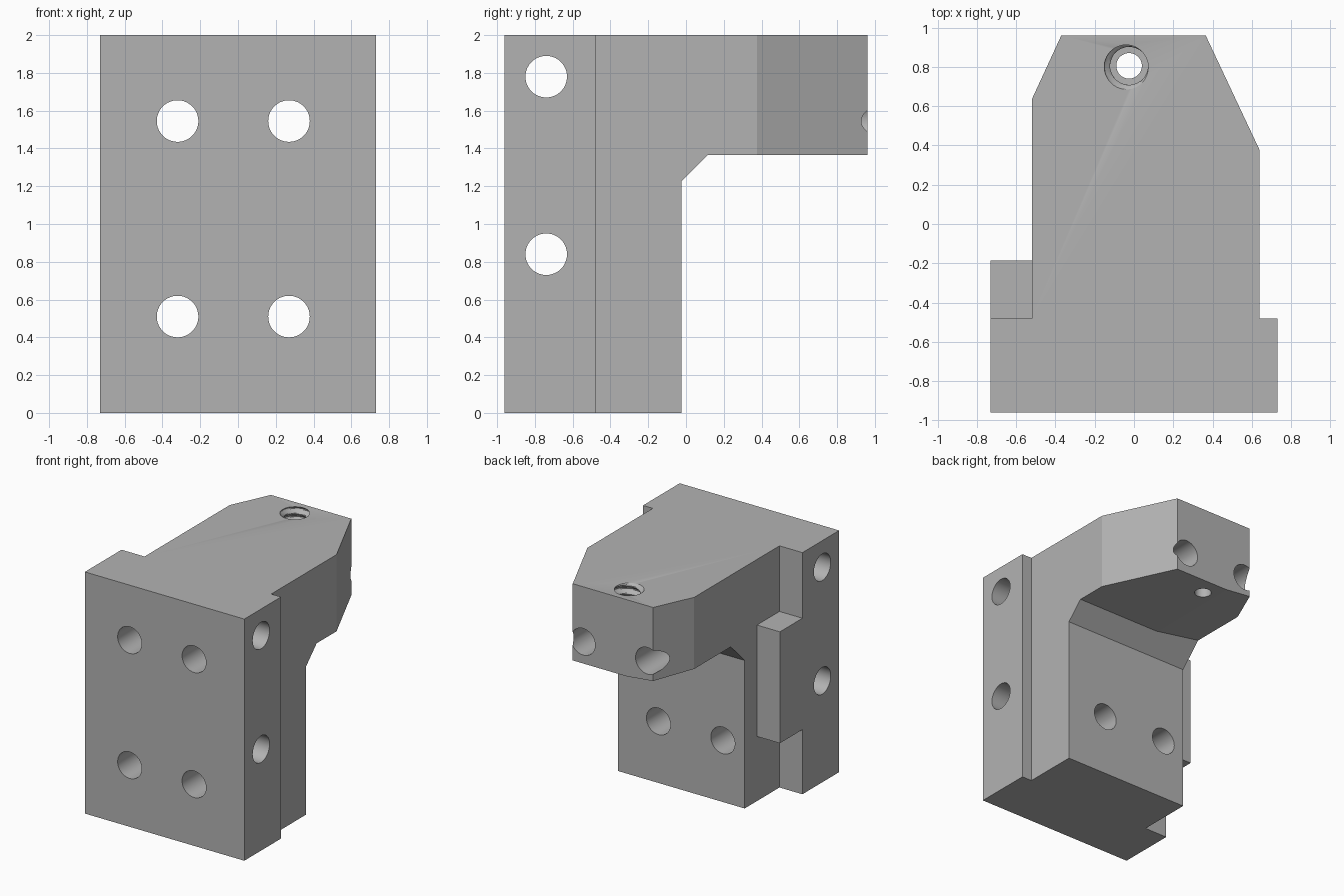
import bpy, bmesh, math
from mathutils import Matrix

cube = bpy.data.objects.get("Cube")
if cube:
    bpy.data.objects.remove(cube, do_unlink=True)

GREY = (0.45, 0.45, 0.45, 1)
grey = bpy.data.materials.new("machined_grey")
grey.use_nodes = True
grey.diffuse_color = GREY
grey.node_tree.nodes["Principled BSDF"].inputs["Base Color"].default_value = GREY


def make_object(name, bm):
    bmesh.ops.recalc_face_normals(bm, faces=bm.faces)
    mesh = bpy.data.meshes.new(name)
    bm.to_mesh(mesh)
    bm.free()
    mesh.materials.append(grey)
    obj = bpy.data.objects.new(name, mesh)
    bpy.context.collection.objects.link(obj)
    return obj


def loft(name, rings):
    """Closed solid through a list of equal-length point rings."""
    bm = bmesh.new()
    rows = [[bm.verts.new(p) for p in ring] for ring in rings]
    n = len(rows[0])
    for low, high in zip(rows, rows[1:]):
        for i in range(n):
            j = (i + 1) % n
            bm.faces.new((low[i], low[j], high[j], high[i]))
    bm.faces.new(rows[0])
    bm.faces.new(rows[-1])
    return make_object(name, bm)


def prism(name, outline, z0, z1):
    return loft(name, [[(x, y, z) for x, y in outline] for z in (z0, z1)])


def drill(name, location, axis):
    bm = bmesh.new()
    turn = Matrix.Rotation(math.pi / 2, 4, axis)
    bmesh.ops.create_cone(bm, cap_ends=True, segments=64, radius1=0.11, radius2=0.11,
                          depth=3, matrix=Matrix.Translation(location) @ turn)
    return make_object(name, bm)


def cut(target, cutter):
    cutter.hide_render = True
    mod = target.modifiers.new("cut", 'BOOLEAN')
    mod.operation = 'DIFFERENCE'
    mod.solver = 'EXACT'
    mod.object = cutter
    bpy.context.view_layer.objects.active = target
    bpy.ops.object.modifier_apply(modifier=mod.name)
    bpy.data.objects.remove(cutter, do_unlink=True)


# Mounting plate, column and tapered arm share one plan outline
body = prism("bracket_body", [
    (-0.73, -0.96), (0.73, -0.96), (0.73, -0.48), (0.64, -0.48), (0.64, 0.375),
    (0.365, 0.96), (-0.37, 0.96), (-0.52, 0.635), (-0.52, -0.48), (-0.73, -0.48)], 0, 2)


# Space under the arm, with a sloped gusset and a slightly rising underside
def under_profile(x, top):
    pts = [(-0.025, -1), (-0.025, 1.225), (top - 1.25, top), (1.5, top), (1.5, -1)]
    return [(x, y, z) for y, z in pts]


cut(body, loft("under_arm_cutter", [
    under_profile(1, 1.365), under_profile(-0.13, 1.365), under_profile(-0.7, 1.427)]))

# Bolt holes through the front and the sides
for x in (-0.32, 0.27):
    for z in (0.51, 1.545):
        cut(body, drill("front_hole", (x, 0, z), 'X'))
for z in (0.84, 1.78):
    cut(body, drill("side_hole", (0, -0.74, z), 'Y'))

# Threaded socket in the arm, narrowing to a through hole
CX, CY, SEGS, PITCH = -0.025, 0.805, 48, 0.07


def socket_ring(z, radius):
    ring = []
    for i in range(SEGS):
        a = math.tau * i / SEGS
        r = radius(a)
        ring.append((CX + r * math.cos(a), CY + r * math.sin(a), z))
    return ring


rings = [socket_ring(z, lambda a: 0.065) for z in (1.2, 1.5)]
for k in range(58):
    z = 1.501 + k * PITCH / 8
    rings.append(socket_ring(
        z, lambda a: 0.112 + 0.016 * math.cos(math.tau * z / PITCH - a)))
rings += [socket_ring(z, lambda a: 0.125) for z in (2.003, 2.1)]
cut(body, loft("socket_cutter", rings))

# Side locating block, flush with the plate edge
block = prism("side_block", [
    (-0.73, -0.48), (-0.52, -0.48), (-0.52, -0.185), (-0.73, -0.185)], 0.535, 1.457)

# Smooth bores, sharp edges
bpy.ops.object.select_all(action='DESELECT')
body.select_set(True)
bpy.context.view_layer.objects.active = body
bpy.ops.object.shade_smooth_by_angle(angle=math.radians(20))
